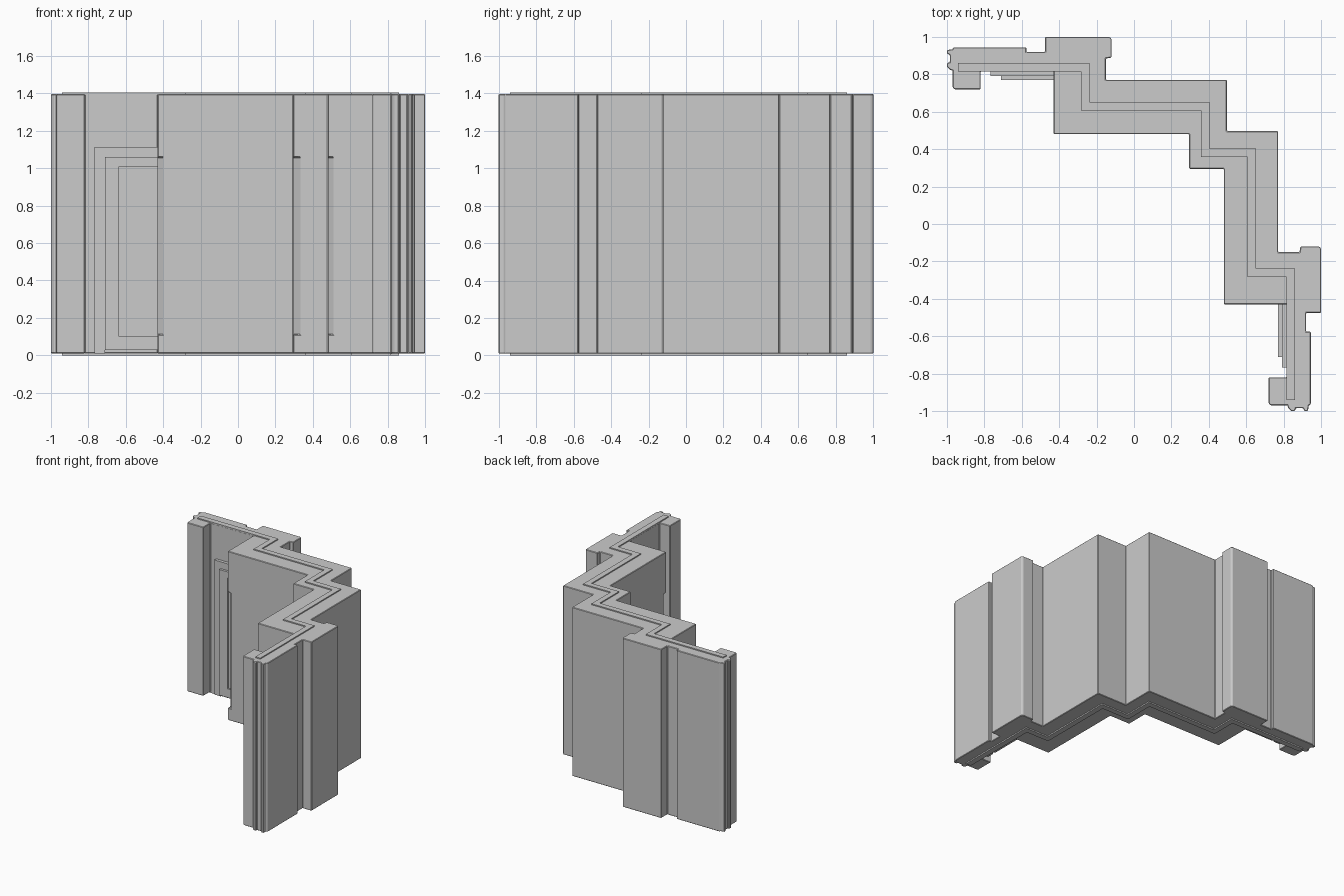
import bpy, bmesh
from mathutils import Vector

if "Cube" in bpy.data.objects:
    bpy.data.objects.remove(bpy.data.objects["Cube"])

Z0, Z1 = 0.01, 1.396


def swap(pts):
    """Mirror plan points across the wall's diagonal."""
    return [(y, x) for x, y in pts]


def prism(name, pts, z0, z1, bevel=0.0):
    bm = bmesh.new()
    face = bm.faces.new([bm.verts.new((x, y, z0)) for x, y in pts])
    ext = bmesh.ops.extrude_face_region(bm, geom=[face])
    top = [v for v in ext["geom"] if isinstance(v, bmesh.types.BMVert)]
    bmesh.ops.translate(bm, verts=top, vec=(0, 0, z1 - z0))
    bmesh.ops.recalc_face_normals(bm, faces=bm.faces)
    me = bpy.data.meshes.new(name)
    bm.to_mesh(me)
    bm.free()
    ob = bpy.data.objects.new(name, me)
    bpy.context.collection.objects.link(ob)
    if bevel:
        mod = ob.modifiers.new("bevel", 'BEVEL')
        mod.width = bevel
        mod.segments = 1
    return ob


def ribbon(path, half):
    """Offset a right-angled path to both sides."""
    p = [Vector(q) for q in path]
    normals = []
    for a, b in zip(p, p[1:]):
        d = (b - a).normalized()
        normals.append(Vector((-d.y, d.x)))
    left, right = [], []
    for i, q in enumerate(p):
        if i == 0:
            n = normals[0]
        elif i == len(p) - 1:
            n = normals[-1]
        else:
            n = normals[i - 1] + normals[i]
        left.append(tuple(q + n * half))
        right.append(tuple(q - n * half))
    return left + right[::-1]


# Stepped corner wall: half of the plan, from inner to outer diagonal corner
half = [(.295, .295), (.295, .48), (-.43, .48), (-.43, .815),
        (-.82, .815), (-.82, .72), (-.96, .72), (-.97, .73), (-.97, .82),
        (-.985, .825), (-1, .84), (-1, .86), (-.985, .865), (-.985, .905),
        (-1, .91), (-1, .93), (-.97, .935), (-.965, .945),
        (-.575, .945), (-.575, .92), (-.475, .92), (-.475, 1), (-.13, 1),
        (-.12, .99), (-.12, .89), (-.15, .885), (-.15, .77), (.497, .77), (.497, .497)]
wall = prism("corner_wall", half + swap(half[1:-1])[::-1], Z0, Z1)

# Stopped chamfers on the inner convex corners
for cx, cy, c in [(-.43, .48, .033), (.295, .295, .042), (.48, -.43, .033)]:
    e = .02
    cut = prism("chamfer_cutter",
                [(cx - e, cy - e), (cx + c + e, cy - e), (cx - e, cy + c + e)], .11, 1.06)
    cut.hide_render = True
    mod = wall.modifiers.new("chamfer", 'BOOLEAN')
    mod.operation = 'DIFFERENCE'
    mod.solver = 'EXACT'
    mod.object = cut
    bpy.context.view_layer.objects.active = wall
    bpy.ops.object.modifier_apply(modifier=mod.name)
    bpy.data.objects.remove(cut)
bev = wall.modifiers.new("edge_bevel", 'BEVEL')
bev.width = .004
bev.segments = 1

# Raised centre strip, on top and underside
path = [(-.94, .838), (-.26, .838), (-.26, .63), (.38, .63), (.38, .38)]
strip = ribbon(path + swap(path[:-1])[::-1], .0225)
prism("top_strip", strip, Z1 - .01, 1.405)
prism("bottom_strip", strip, 0, Z0 + .01)


def arm_box(name, x0, x1, y0, y1, z0, z1):
    """One box on the left arm and its twin on the right arm."""
    pts = [(x0, y0), (x1, y0), (x1, y1), (x0, y1)]
    prism(name + "_left", pts, z0, z1)
    prism(name + "_right", swap(pts), z0, z1)


# Nested frame and panel against the inside of each arm
X = -.42
arm_box("frame_outer_jamb", -.768, -.71, .79, .825, Z0, 1.06)
arm_box("frame_outer_head", -.768, X, .79, .825, 1.06, 1.115)
arm_box("frame_inner_jamb", -.71, -.635, .77, .825, .028, 1.06)
arm_box("frame_inner_head", -.635, X, .77, .825, 1.01, 1.06)
arm_box("frame_inner_sill", -.635, X, .77, .825, .028, .10)
arm_box("frame_panel", -.64, X, .785, .825, .095, 1.015)
